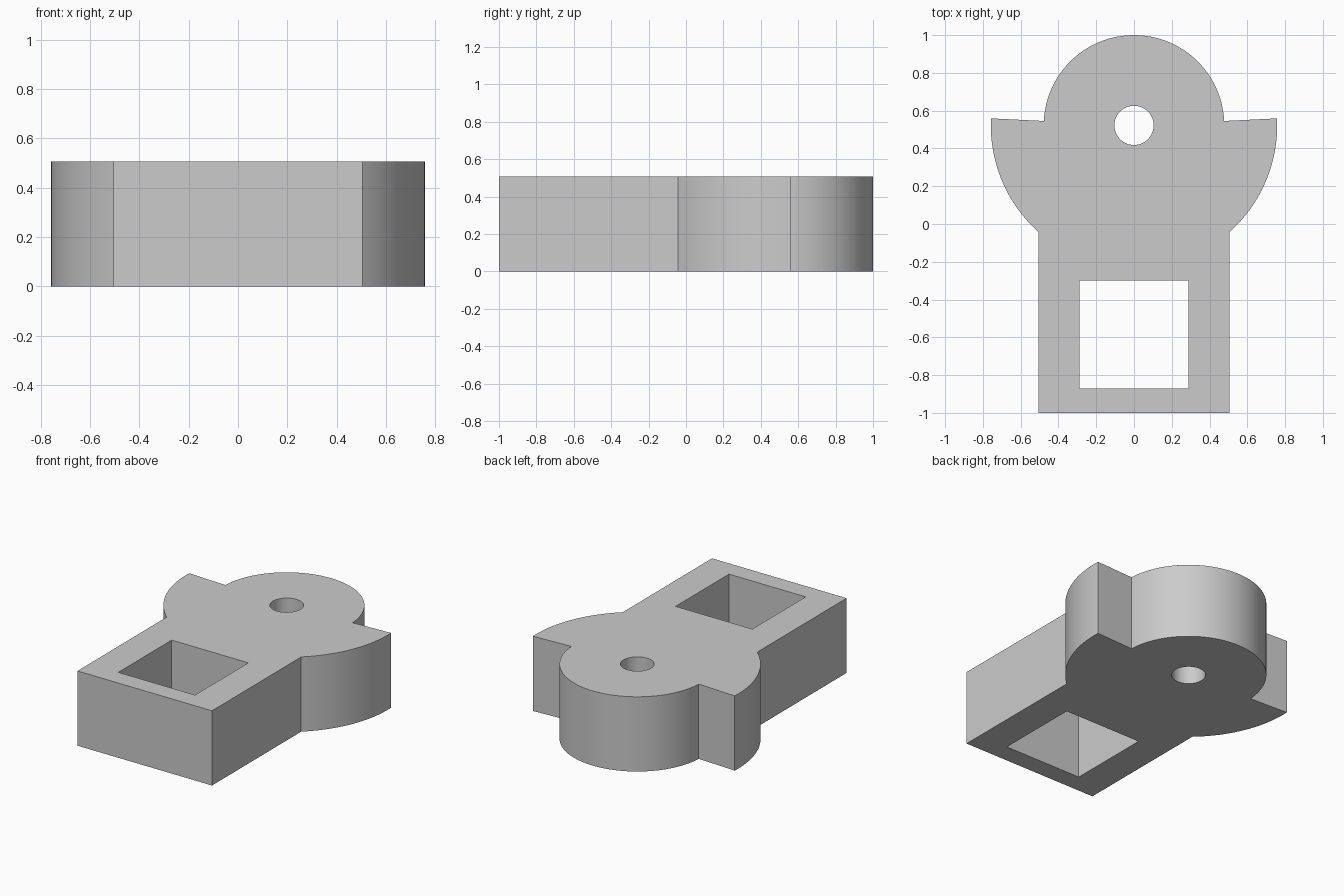
import bpy, bmesh
from math import sin, cos, asin, radians, sqrt, pi

cube = bpy.data.objects.get("Cube")
if cube:
    bpy.data.objects.remove(cube, do_unlink=True)

HEIGHT = 0.507
CENTRE_Y = 0.522          # shared centre of head, wings and pin hole
HEAD_R, WING_R, HOLE_R = 0.478, 0.758, 0.104
HALF_W = 0.505            # half width of the rectangular shank
WING_TIP = radians(2.8)   # angle of the radial wing edge


def arc(radius, start, end, steps):
    return [(radius * cos(start + (end - start) * i / steps),
             CENTRE_Y + radius * sin(start + (end - start) * i / steps))
            for i in range(steps + 1)]


# Outline: shank corner, wing, head, mirrored wing, shank corner
wing_root = -asin(sqrt(WING_R ** 2 - HALF_W ** 2) / WING_R)
right_wing = arc(WING_R, wing_root, WING_TIP, 32)
left_wing = [(-x, y) for x, y in reversed(right_wing)]
head = arc(HEAD_R, WING_TIP, pi - WING_TIP, 72)
outline = [(HALF_W, -1)] + right_wing + head + left_wing + [(-HALF_W, -1)]

# Through openings: round pin hole and square socket
pin_hole = arc(HOLE_R, 0, 2 * pi, 48)[:-1]
socket = [(-0.288, -0.872), (0.288, -0.872), (0.288, -0.3), (-0.288, -0.3)]

bm = bmesh.new()
edges = []
for loop in (outline, pin_hole, socket):
    verts = [bm.verts.new((x, y, 0)) for x, y in loop]
    edges += [bm.edges.new((v, verts[i - 1])) for i, v in enumerate(verts)]
bmesh.ops.triangle_fill(bm, use_beauty=True, edges=edges, normal=(0, 0, 1))

# Raise the profile into a solid block
raised = bmesh.ops.extrude_face_region(bm, geom=bm.faces[:], use_keep_orig=True)
top = [g for g in raised["geom"] if isinstance(g, bmesh.types.BMVert)]
bmesh.ops.translate(bm, verts=top, vec=(0, 0, HEIGHT))
bmesh.ops.recalc_face_normals(bm, faces=bm.faces[:])
bmesh.ops.dissolve_limit(bm, angle_limit=radians(0.5), verts=bm.verts[:], edges=bm.edges[:])

mesh = bpy.data.meshes.new("bracket_body")
bm.to_mesh(mesh)
bm.free()
body = bpy.data.objects.new("bracket_body", mesh)
bpy.context.collection.objects.link(body)

# Plain grey finish
grey = bpy.data.materials.new("plain grey")
grey.use_nodes = True
colour = (0.6, 0.6, 0.6, 1)
grey.diffuse_color = colour
grey.node_tree.nodes["Principled BSDF"].inputs["Base Color"].default_value = colour
mesh.materials.append(grey)

bpy.ops.object.select_all(action="DESELECT")
body.select_set(True)
bpy.context.view_layer.objects.active = body
bpy.ops.object.shade_smooth_by_angle(angle=radians(30))
